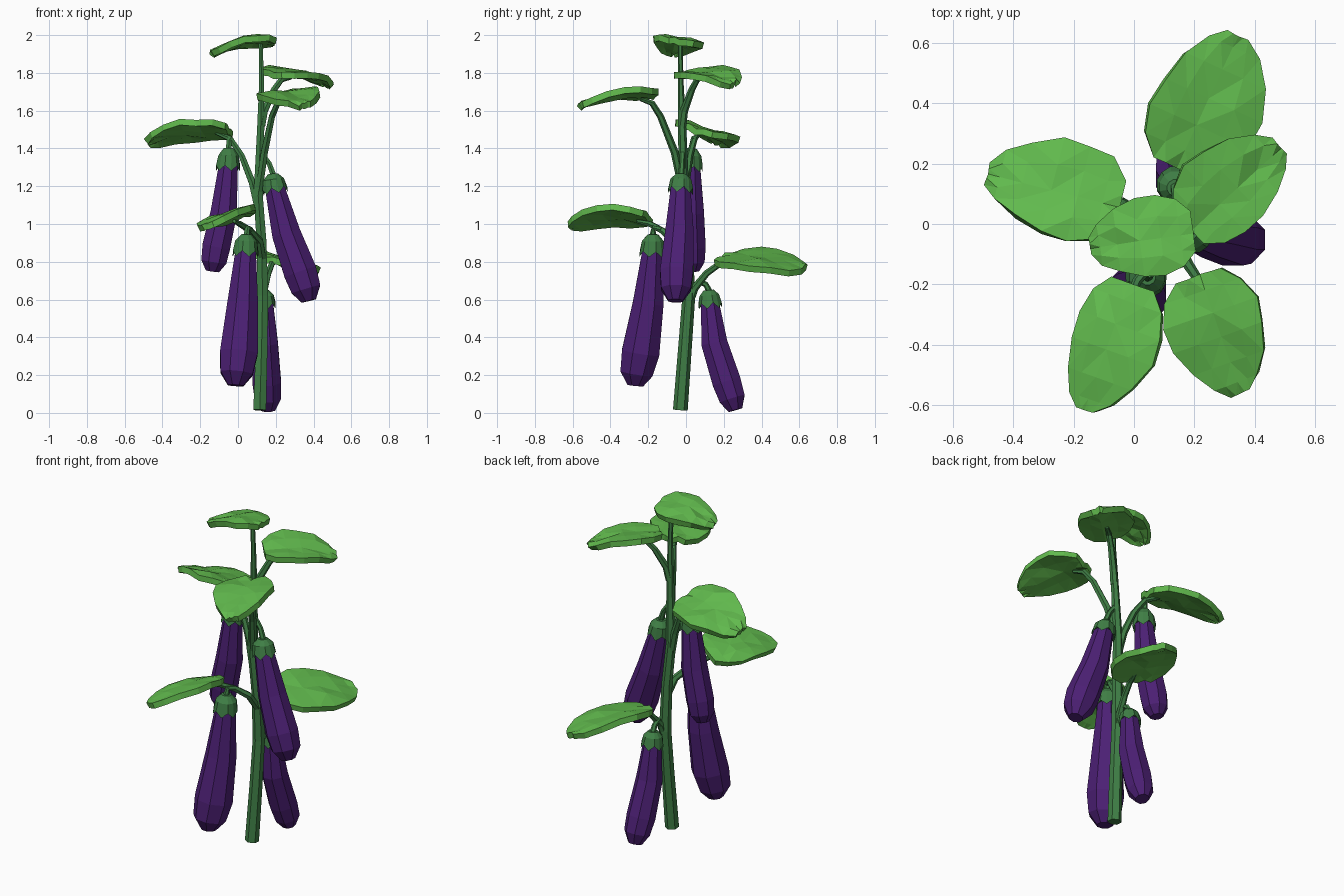
import bpy, bmesh, math, random
from mathutils import Vector

if "Cube" in bpy.data.objects:
    bpy.data.objects.remove(bpy.data.objects["Cube"])

random.seed(4)


def material(name, rgb):
    m = bpy.data.materials.new(name)
    m.diffuse_color = (*rgb, 1)
    m.use_nodes = True
    m.node_tree.nodes["Principled BSDF"].inputs["Base Color"].default_value = m.diffuse_color
    return m


LEAF = material("leaf green", (0.12, 0.49, 0.075))
STEM = material("stem green", (0.05, 0.21, 0.06))
FRUIT = material("deep purple", (0.072, 0.014, 0.175))


def finish(name, bm, mat):
    bmesh.ops.recalc_face_normals(bm, faces=bm.faces)
    me = bpy.data.meshes.new(name)
    bm.to_mesh(me)
    bm.free()
    me.materials.append(mat)
    ob = bpy.data.objects.new(name, me)
    bpy.context.collection.objects.link(ob)
    return ob


def loft(name, pts, radii, sides, mat, zigzag=0):
    """Flat-faced tube along an upward path; zigzag notches the first ring."""
    pts = [Vector(p) for p in pts]
    bm = bmesh.new()
    rings = []
    for i, (p, r) in enumerate(zip(pts, radii)):
        t = pts[min(i + 1, len(pts) - 1)] - pts[max(i - 1, 0)]
        q = Vector((0, 0, 1)).rotation_difference(t.normalized())
        ring = []
        for k in range(sides):
            a = 2 * math.pi * (k + 0.5) / sides
            drop = -zigzag if (i == 0 and k % 2) else 0
            ring.append(bm.verts.new(p + q @ Vector((r * math.cos(a), r * math.sin(a), drop))))
        rings.append(ring)
    for a, b in zip(rings, rings[1:]):
        for k in range(sides):
            n = (k + 1) % sides
            bm.faces.new((a[k], a[n], b[n], b[k]))
    bm.faces.new(rings[0][::-1])
    bm.faces.new(rings[-1])
    return finish(name, bm, mat)


# Main stem and the leaf stalks
loft("main_stem",
     [(.115, -.03, .015), (.125, -.005, .35), (.13, .015, .62), (.125, .005, .9),
      (.107, -.01, 1.15), (.12, -.02, 1.5), (.125, -.028, 1.75), (.12, -.03, 1.955)],
     [.039, .036, .034, .03, .028, .022, .015, .012], 6, STEM)

stalks = {
    "upper_right": [(.125, -.02, 1.52), (.14, -.01, 1.6), (.19, .03, 1.71), (.23, .06, 1.765), (.28, .1, 1.775)],
    "upper_front": [(.107, -.01, 1.15), (.14, -.06, 1.38), (.18, -.135, 1.57), (.21, -.18, 1.64), (.235, -.24, 1.66)],
    "upper_left": [(.107, -.01, 1.08), (.075, .0, 1.22), (.02, .02, 1.36), (-.04, .045, 1.45), (-.12, .075, 1.485)],
    "lower_front": [(.13, .0, .82), (.115, -.06, .91), (.065, -.125, .965), (.01, -.19, 1.0), (-.02, -.26, 1.015)],
    "lower_back": [(.13, .01, .56), (.14, .045, .66), (.16, .11, .74), (.18, .18, .79), (.21, .28, .81)],
}
for name, path in stalks.items():
    loft(name + "_stalk", path, [.022, .021, .018, .016, .01], 6, STEM)

# Egg-shaped leaves: (distance along the midrib, share of the full width)
PROFILE = [(0, .5), (.13, .86), (.32, 1), (.52, .98), (.74, .8), (.91, .5), (1, .2)]


def leaf(name, base, tip, left, right, lift_l, lift_r):
    base, tip = Vector(base), Vector(tip)
    d = tip - base
    n = Vector((-d.y, d.x, 0)).normalized()
    bm = bmesh.new()
    rows = []
    for t, w in PROFILE:
        mid = base + d * t + Vector((0, 0, .03 * math.sin(math.pi * t)))
        row = []
        for s in (1, .5, 0, -.5, -1):
            width, lift = (left, lift_l) if s > 0 else (right, lift_r)
            ripple = random.uniform(-.008, .008) + (.006 if abs(s) == .5 else 0)
            z = lift * abs(s) * w + ripple
            edge = random.uniform(.95, 1.05) if abs(s) == 1 else 1
            row.append(bm.verts.new(mid + n * s * w * width * edge + Vector((0, 0, z))))
        rows.append(row)
    for a, b in zip(rows, rows[1:]):
        for k in range(4):
            bm.faces.new((a[k], a[k + 1], b[k + 1], b[k]))
    bmesh.ops.triangulate(bm, faces=bm.faces)
    ob = finish(name, bm, LEAF)
    sol = ob.modifiers.new("thickness", "SOLIDIFY")
    sol.thickness, sol.offset = .034, 0


leaf("top_leaf", (.195, -.035, 1.965), (-.135, -.08, 1.9), .115, .145, .015, -.02)
leaf("upper_right_leaf", (.19, -.02, 1.785), (.48, .25, 1.735), .17, .125, .03, -.01)
leaf("upper_front_leaf", (.22, -.17, 1.68), (.355, -.555, 1.62), .15, .165, .03, -.01)
leaf("upper_left_leaf", (-.05, .05, 1.49), (-.48, .16, 1.43), .14, .18, .045, -.045)
leaf("lower_front_leaf", (-.01, -.2, 1.03), (-.16, -.615, .985), .16, .125, .045, -.045)
leaf("lower_back_leaf", (.14, .19, .81), (.34, .625, .755), .165, .19, .04, -.045)

# Fruits: centre line with radii from bottom to neck, then the hook of the stalk
fruits = {
    "front_fruit": ([(-.012, -.268, .145), (-.008, -.262, .21), (.005, -.24, .32),
                     (.025, -.2, .58), (.042, -.175, .88)],
                    [.045, .093, .108, .088, .056], (.045, -.175, .945),
                    [(.05, -.17, .98), (.07, -.13, .97)]),
    "right_fruit": ([(.375, -.055, .593), (.36, -.053, .655), (.33, -.05, .745),
                     (.255, -.035, .95), (.19, -.028, 1.21)],
                    [.042, .085, .095, .082, .054], (.185, -.025, 1.265),
                    [(.165, -.02, 1.32), (.115, -.018, 1.39)]),
    "left_fruit": ([(-.135, .035, .75), (-.128, .032, .8), (-.115, .03, .88),
                    (-.075, .025, 1.06), (-.05, .025, 1.33)],
                   [.038, .072, .08, .076, .052], (-.05, .03, 1.4),
                   [(-.047, .038, 1.44), (-.035, .043, 1.46)]),
    "back_fruit": ([(.16, .262, .015), (.158, .245, .075), (.152, .215, .165),
                    (.142, .15, .37), (.137, .125, .6)],
                   [.04, .074, .082, .075, .05], (.137, .12, .65),
                   [(.138, .105, .68), (.14, .06, .7)]),
}
for name, (path, radii, top, hook) in fruits.items():
    loft(name, path, radii, 8, FRUIT)
    # Notched cap over the neck
    neck, top = Vector(path[-1]), Vector(top)
    rim = neck.lerp(Vector(path[-2]), .08)
    loft(name + "_cap", [rim, neck.lerp(top, .45), top],
         [radii[-1] + .014, radii[-1] + .004, .028], 12, STEM, zigzag=.03)
    loft(name + "_stalk", [neck.lerp(top, .8), top, *hook], [.018, .017, .015, .014], 6, STEM)
